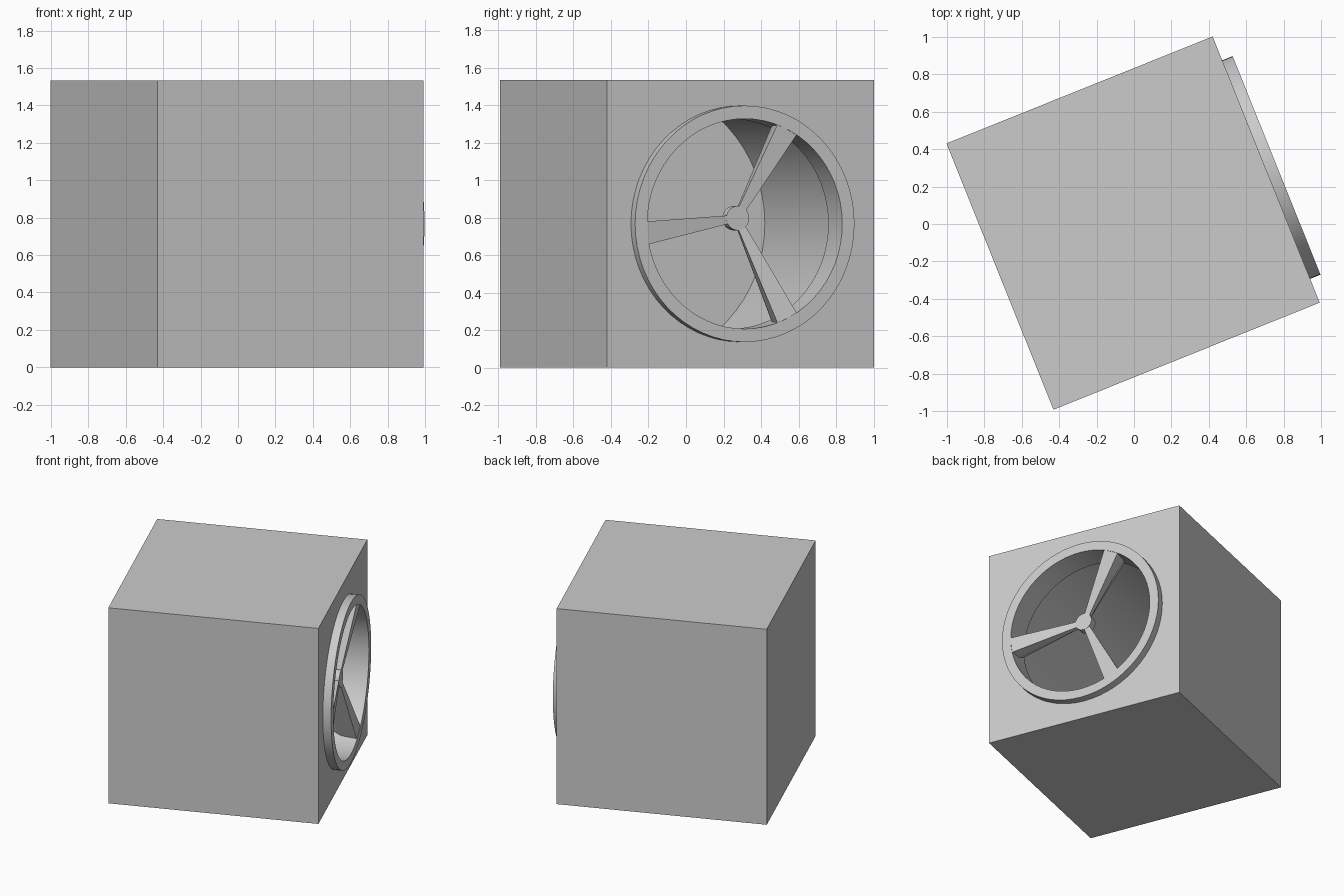
import bpy, bmesh
from math import sin, cos, pi, radians
from mathutils import Matrix, Vector

if "Cube" in bpy.data.objects:
    bpy.data.objects.remove(bpy.data.objects["Cube"])

H = 0.767                      # half size of the cabinet
PLACE = Matrix.Translation((-0.005, 0.005, H)) @ Matrix.Rotation(radians(21.9), 4, 'Z')


def finish(name, bm, smooth=False):
    bmesh.ops.recalc_face_normals(bm, faces=bm.faces)
    me = bpy.data.meshes.new(name)
    bm.to_mesh(me)
    bm.free()
    ob = bpy.data.objects.new(name, me)
    bpy.context.collection.objects.link(ob)
    ob.matrix_world = PLACE
    bpy.ops.object.select_all(action='DESELECT')
    ob.select_set(True)
    bpy.context.view_layer.objects.active = ob
    if smooth:
        bpy.ops.object.shade_smooth_by_angle(angle=radians(30))
    return ob


def lathe(name, profile, closed=False, steps=64, centre=(0, 0)):
    """Revolve (x, radius) points around the local x axis."""
    bm = bmesh.new()
    rings = [[bm.verts.new((x, centre[0] + r * cos(2 * pi * i / steps),
                            centre[1] + r * sin(2 * pi * i / steps)))
              for i in range(steps)] for x, r in profile]
    pairs = list(zip(rings, rings[1:]))
    if closed:
        pairs.append((rings[-1], rings[0]))
    else:
        bm.faces.new(rings[0])
        bm.faces.new(rings[-1])
    for a, b in pairs:
        for i in range(steps):
            j = (i + 1) % steps
            bm.faces.new((a[i], a[j], b[j], b[i]))
    return finish(name, bm, True)


# Cube cabinet with a narrow round mouth opening into a wider drum
cutter = lathe("cavity_cutter", [(H + 0.1, 0.56), (H - 0.14, 0.56),
                                 (H - 0.14, 0.73), (H - 1.47, 0.73)])
cutter.hide_render = True
bm = bmesh.new()
bmesh.ops.create_cube(bm, size=2 * H)
cabinet = finish("cabinet", bm)
mod = cabinet.modifiers.new("cavity", 'BOOLEAN')
mod.operation = 'DIFFERENCE'
mod.solver = 'EXACT'
mod.object = cutter
bpy.context.view_layer.update()
bpy.ops.object.modifier_apply(modifier=mod.name)
bpy.data.objects.remove(cutter)
bpy.ops.object.shade_smooth_by_angle(angle=radians(30))

# Raised rim around the mouth
F = H + 0.06
lathe("front_rim", [(H - 0.01, 0.56), (F, 0.56), (F, 0.63), (H - 0.01, 0.63)], closed=True)

# Small hub, slightly recessed and off centre
HUB = Vector((-0.012, 0.03))
lathe("hub", [(F - 0.13, 0.065), (F - 0.07, 0.065)], steps=32, centre=HUB)

# Three tapered wedge spokes from the hub to the rim
for n, deg in enumerate((64, 185, 296)):
    tip = Vector((cos(radians(deg)), sin(radians(deg)))) * 0.57
    d = (tip - HUB).normalized()
    side = Vector((-d.y, d.x))
    bm = bmesh.new()
    ends = []
    for p, w, front, depth in ((HUB, 0.018, F - 0.08, 0.04), (tip, 0.062, F - 0.002, 0.2)):
        sec = ((front, -w), (front, w), (front - depth * 0.6, w * 0.75),
               (front - depth, 0), (front - depth * 0.6, -w * 0.75))
        ends.append([bm.verts.new((x, *(p + side * s))) for x, s in sec])
    a, b = ends
    bm.faces.new(a)
    bm.faces.new(b)
    for i in range(5):
        j = (i + 1) % 5
        bm.faces.new((a[i], a[j], b[j], b[i]))
    finish(f"spoke_{n + 1}", bm, True)
